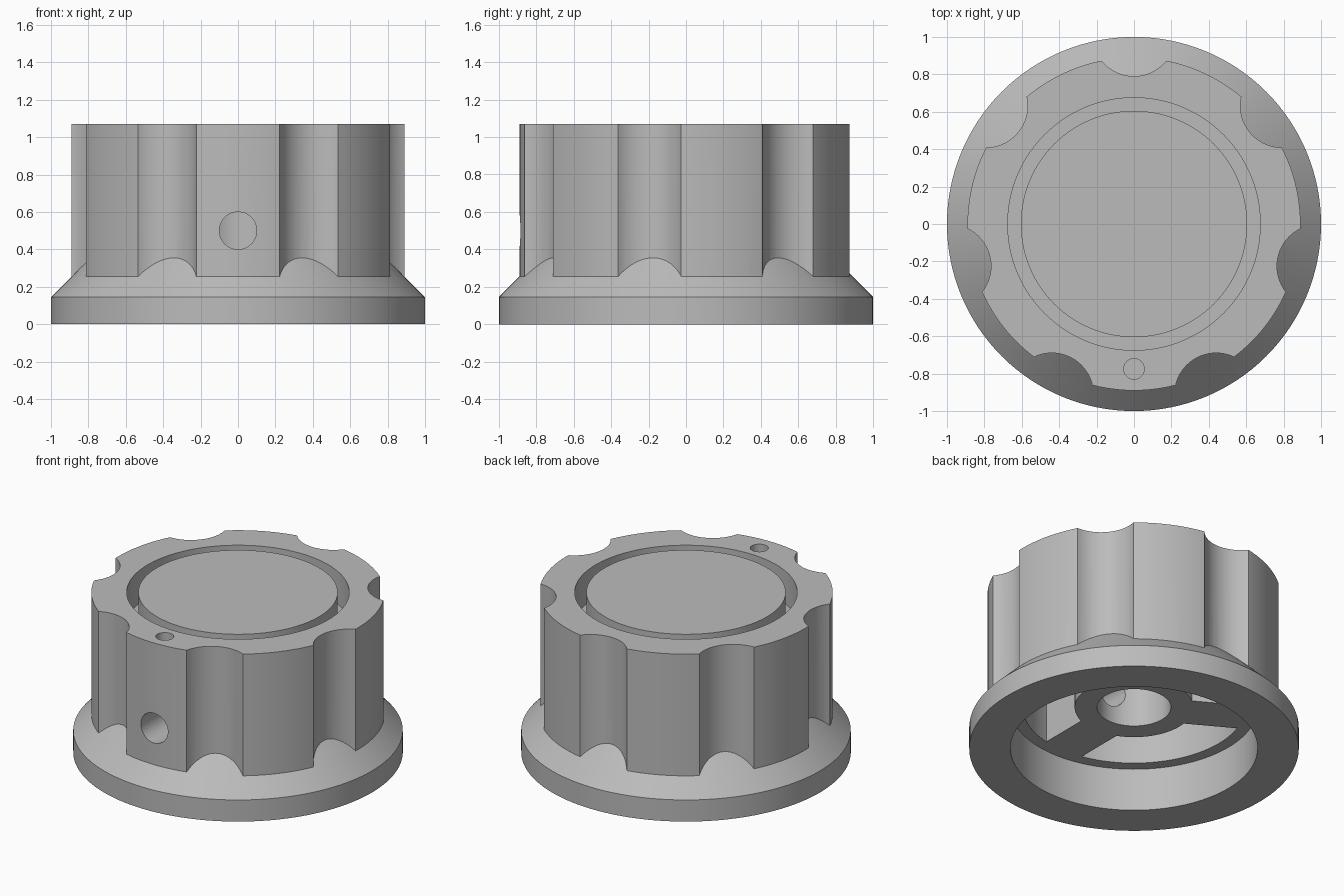
import bpy
import bmesh
from math import radians, cos, sin, pi
from mathutils import Matrix, Vector

if "Cube" in bpy.data.objects:
    bpy.data.objects.remove(bpy.data.objects["Cube"], do_unlink=True)

TOP = 1.07
WEB = 0.287          # underside of hub and spokes
CEILING = 0.77       # roof of the underside pockets

grey = bpy.data.materials.new("satin_grey")
grey.use_nodes = True
grey.diffuse_color = (0.5, 0.5, 0.5, 1)
grey.node_tree.nodes["Principled BSDF"].inputs["Base Color"].default_value = (0.5, 0.5, 0.5, 1)


def finish(name, bm):
    bmesh.ops.recalc_face_normals(bm, faces=bm.faces)
    mesh = bpy.data.meshes.new(name)
    bm.to_mesh(mesh)
    bm.free()
    mesh.materials.append(grey)
    obj = bpy.data.objects.new(name, mesh)
    bpy.context.collection.objects.link(obj)
    return obj


def lathe(name, profile, x=0, y=0, sides=128):
    """Closed solid turned about a vertical axis from (radius, z) rings."""
    bm = bmesh.new()
    rings = []
    for r, z in profile:
        rings.append([bm.verts.new((x + r * cos(2 * pi * i / sides),
                                    y + r * sin(2 * pi * i / sides), z))
                      for i in range(sides)])
    for low, high in zip(rings, rings[1:]):
        for i in range(sides):
            j = (i + 1) % sides
            bm.faces.new((low[i], low[j], high[j], high[i]))
    bm.faces.new(rings[0])
    bm.faces.new(rings[-1])
    return finish(name, bm)


def cylinder(name, r, z0, z1, x=0, y=0, sides=128):
    return lathe(name, [(r, z0), (r, z1)], x, y, sides)


def combine(target, other, operation):
    """Apply a boolean and discard the helper solid."""
    other.hide_render = True
    mod = target.modifiers.new("boolean", "BOOLEAN")
    mod.operation = operation
    mod.solver = "EXACT"
    mod.object = other
    bpy.ops.object.select_all(action="DESELECT")
    bpy.context.view_layer.objects.active = target
    target.select_set(True)
    bpy.ops.object.modifier_apply(modifier=mod.name)
    bpy.data.objects.remove(other, do_unlink=True)


def smooth(obj):
    bpy.ops.object.select_all(action="DESELECT")
    bpy.context.view_layer.objects.active = obj
    obj.select_set(True)
    bpy.ops.object.shade_smooth_by_angle(angle=radians(25))


# Fluted grip: seven finger scallops, one facing straight back
knob = cylinder("knob_body", 0.89, 0.1, TOP)
for k in range(7):
    a = pi / 2 + 2 * pi * k / 7
    combine(knob, cylinder("flute", 0.222, 0, 1.3, 1.012 * cos(a), 1.012 * sin(a), 64),
            "DIFFERENCE")

# Flared skirt
combine(knob, lathe("skirt", [(1, 0), (1, 0.145), (0.77, 0.375)]), "UNION")

# Hollow underside and the recess that holds the top cap
hollow = [(0.75, -0.1), (0.75, WEB), (0.675, WEB), (0.675, CEILING)]
combine(knob, lathe("hollow", hollow), "DIFFERENCE")
combine(knob, cylinder("cap_recess", 0.675, 0.85, 1.3), "DIFFERENCE")

# Hub with three spokes
combine(knob, cylinder("hub", 0.36, WEB, CEILING + 0.03), "UNION")
for k in range(3):
    a = -pi / 2 + 2 * pi * k / 3
    bm = bmesh.new()
    bmesh.ops.create_cube(bm, size=1)
    bmesh.ops.scale(bm, vec=(0.42, 0.28, CEILING + 0.03 - WEB), verts=bm.verts)
    bmesh.ops.translate(bm, vec=(0.5, 0, (CEILING + 0.03 + WEB) / 2), verts=bm.verts)
    bmesh.ops.rotate(bm, cent=(0, 0, 0), matrix=Matrix.Rotation(a, 3, "Z"), verts=bm.verts)
    combine(knob, finish("spoke", bm), "UNION")

# Shaft bore, set screw hole through the front, and pointer dimple
combine(knob, cylinder("bore", 0.224, 0, 0.74, sides=96), "DIFFERENCE")
bm = bmesh.new()
bmesh.ops.create_cone(bm, cap_ends=True, segments=48, radius1=0.1, radius2=0.1, depth=0.9,
                      matrix=Matrix.Translation(Vector((0, -0.55, 0.5)))
                      @ Matrix.Rotation(pi / 2, 4, "X"))
combine(knob, finish("screw_hole", bm), "DIFFERENCE")
combine(knob, cylinder("dimple", 0.055, TOP - 0.12, 1.3, 0, -0.775, 32), "DIFFERENCE")
smooth(knob)

# Flush round cap standing in the recess
cap = cylinder("top_cap", 0.605, 0.84, TOP)
smooth(cap)
